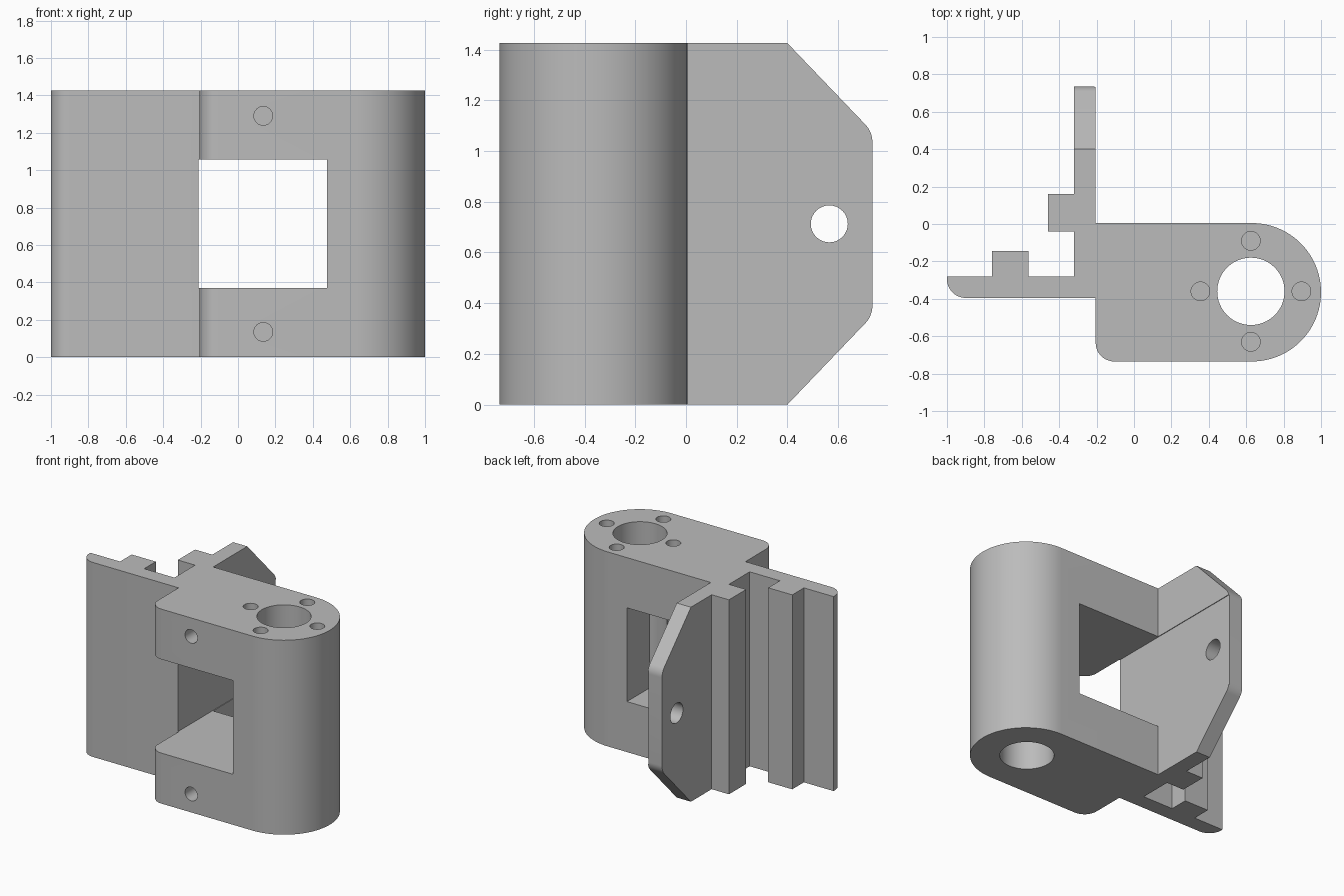
import bpy
import bmesh
from math import sin, cos, radians
from mathutils import Matrix, Vector

cube = bpy.data.objects.get("Cube")
if cube:
    bpy.data.objects.remove(cube, do_unlink=True)

HEIGHT = 1.425
MID = HEIGHT / 2

grey = bpy.data.materials.new("plain_grey")
grey.use_nodes = True
grey.diffuse_color = (0.5, 0.5, 0.5, 1)
grey.node_tree.nodes["Principled BSDF"].inputs["Base Color"].default_value = (0.5, 0.5, 0.5, 1)


def arc(cx, cy, r, start, end, steps):
    angles = [radians(start + (end - start) * i / steps) for i in range(steps + 1)]
    return [(cx + r * cos(a), cy + r * sin(a)) for a in angles]


def prism(name, outline, low, high, axis="z"):
    """Extrude a counter-clockwise outline along z, or a (y, z) outline along x."""
    place = (lambda a, b, t: (a, b, t)) if axis == "z" else (lambda a, b, t: (t, a, b))
    bm = bmesh.new()
    face = bm.faces.new([bm.verts.new(place(a, b, low)) for a, b in outline])
    grown = bmesh.ops.extrude_face_region(bm, geom=[face])["geom"]
    shift = Vector(place(0, 0, high - low))
    bmesh.ops.translate(bm, vec=shift, verts=[v for v in grown if isinstance(v, bmesh.types.BMVert)])
    bmesh.ops.recalc_face_normals(bm, faces=bm.faces)
    return finish(name, bm)


def drill(name, centre, radius, length, axis="Z", sides=32):
    bm = bmesh.new()
    turn = Matrix() if axis == "Z" else Matrix.Rotation(radians(90), 4, "Y" if axis == "X" else "X")
    bmesh.ops.create_cone(bm, cap_ends=True, segments=sides, radius1=radius, radius2=radius,
                          depth=length, matrix=Matrix.Translation(centre) @ turn)
    return finish(name, bm)


def finish(name, bm):
    mesh = bpy.data.meshes.new(name)
    bm.to_mesh(mesh)
    bm.free()
    mesh.materials.append(grey)
    obj = bpy.data.objects.new(name, mesh)
    bpy.context.collection.objects.link(obj)
    return obj


def carve(target, cutter, operation="DIFFERENCE"):
    mod = target.modifiers.new(cutter.name, "BOOLEAN")
    mod.operation, mod.object, mod.solver = operation, cutter, "EXACT"
    bpy.context.view_layer.objects.active = target
    bpy.ops.object.modifier_apply(modifier=mod.name)
    bpy.data.objects.remove(cutter, do_unlink=True)


# Plan outline: side plate, rounded block, fin and two ribs
plan = arc(-0.9, -0.295, 0.1, 180, 270, 12)
plan += [(-0.205, -0.395)]
plan += arc(-0.105, -0.635, 0.1, 180, 270, 12)
plan += arc(0.63, -0.365, 0.37, -90, 90, 48)
plan += [(-0.205, 0.005), (-0.205, 0.735), (-0.32, 0.735),
         (-0.32, 0.16), (-0.46, 0.16), (-0.46, -0.04), (-0.32, -0.04), (-0.32, -0.28),
         (-0.565, -0.28), (-0.565, -0.145), (-0.76, -0.145), (-0.76, -0.28), (-1, -0.28)]
bracket = prism("hinge_bracket", plan, 0, HEIGHT)

# Side outline that slopes the fin's upper and lower corners
slope = [(0.635, 0.32), *arc(0.635, 0.39, 0.1, -42, 0, 8)]
slope = slope[1:]
side = [(-0.9, -0.1), (0.31, -0.1), (0.4, 0)] + slope
side += [(y, HEIGHT - z) for y, z in reversed(slope)]
side += [(0.4, HEIGHT), (0.31, HEIGHT + 0.1), (-0.9, HEIGHT + 0.1)]
carve(bracket, prism("fin_trim", side, -1.2, 1.2, "x"), "INTERSECT")

# Window through the block
opening = [(-0.21, -1), (0.475, -1), (0.475, 1), (-0.21, 1)]
carve(bracket, prism("window_cutter", opening, 0.37, 1.057))

# Main bore and fin hole
carve(bracket, drill("bore_cutter", (0.625, -0.36, MID), 0.18, 2, sides=64))
carve(bracket, drill("fin_hole_cutter", (-0.26, 0.565, MID), 0.073, 0.4, "X"))

# Blind screw holes on the top and the front
for dx, dy in ((1, 0), (-1, 0), (0, 1), (0, -1)):
    spot = (0.625 + 0.27 * dx, -0.36 + 0.27 * dy, HEIGHT)
    carve(bracket, drill("top_screw_cutter", spot, 0.05, 0.5))
for z in (0.135, HEIGHT - 0.135):
    carve(bracket, drill("front_screw_cutter", (0.135, -0.735, z), 0.05, 0.5, "Y"))

bpy.ops.object.select_all(action="DESELECT")
bracket.select_set(True)
bpy.context.view_layer.objects.active = bracket
bpy.ops.object.shade_smooth_by_angle(angle=radians(30))
